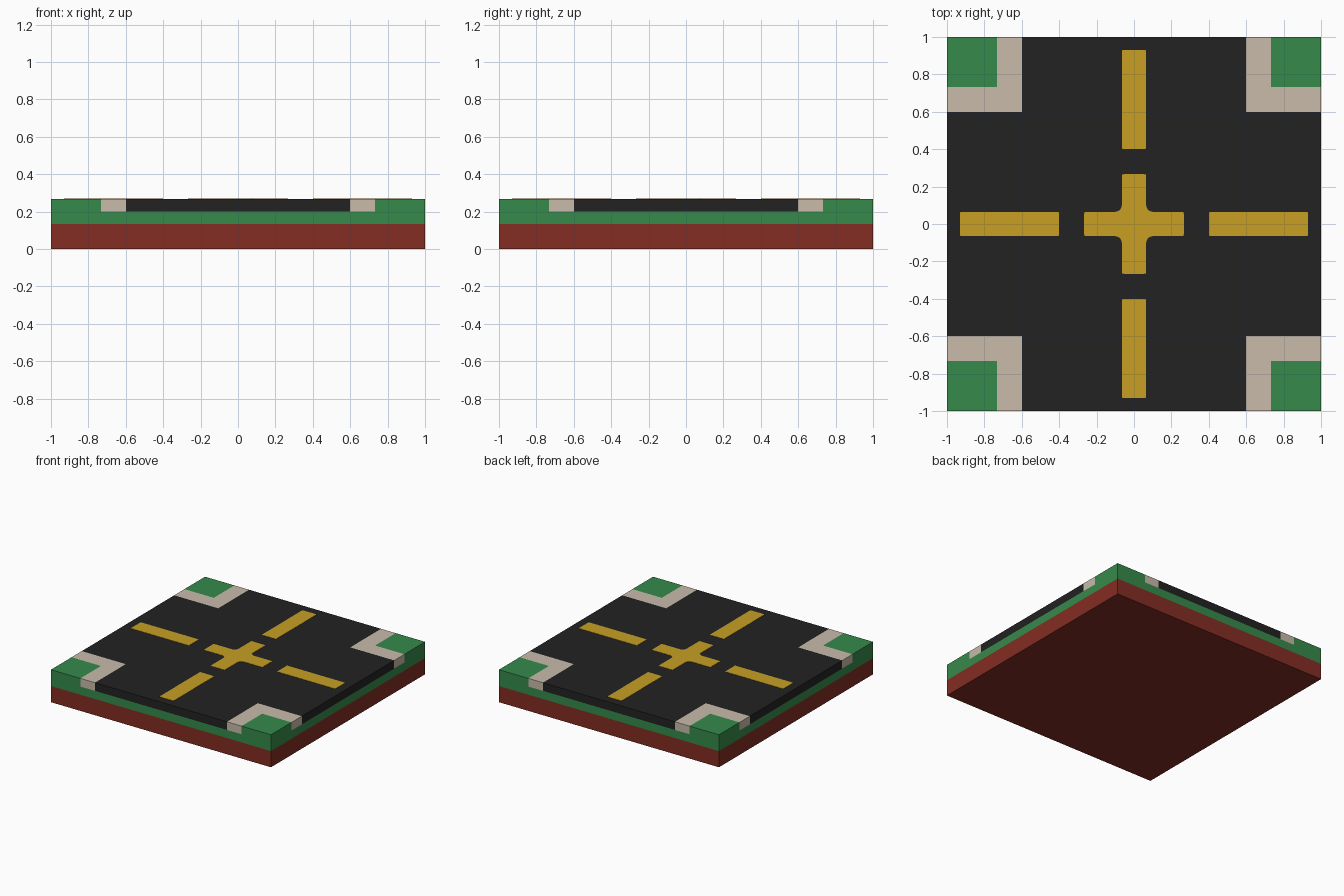
import bpy, bmesh

if "Cube" in bpy.data.objects:
    bpy.data.objects.remove(bpy.data.objects["Cube"])


def linear(c):
    c /= 255
    return c / 12.92 if c <= 0.04045 else ((c + 0.055) / 1.055) ** 2.4


def material(name, *rgb):
    m = bpy.data.materials.new(name)
    m.diffuse_color = [linear(c) for c in rgb] + [1]
    m.use_nodes = True
    m.node_tree.nodes["Principled BSDF"].inputs["Base Color"].default_value = m.diffuse_color
    return m


EARTH = material("red_brown_earth", 131, 45, 35)
GRASS = material("green_grass", 54, 138, 75)
ROAD = material("black_asphalt", 34, 34, 34)
KERB = material("tan_kerb", 200, 187, 170)
PAINT = material("yellow_paint", 200, 160, 35)

# Layer heights, and plan distances of the road, kerb and outer edges
Z_EARTH, Z_GRASS, Z_TOP = 0.133, 0.2, 0.267
R, K, E = 0.6, 0.733, 1.0


def slab(name, outline, z0, z1, mat, rounding=None):
    """Extrude a plan outline; rounding(x, y) gives the corner radius."""
    bm = bmesh.new()
    bm.faces.new([bm.verts.new((x, y, z0)) for x, y in outline])
    if rounding:
        groups = {}
        for v in bm.verts:
            groups.setdefault(rounding(v.co.x, v.co.y), []).append(v)
        for radius, verts in groups.items():
            bmesh.ops.bevel(bm, geom=verts, offset=radius, segments=5,
                            profile=0.5, affect='VERTICES')
    out = bmesh.ops.extrude_face_region(bm, geom=bm.faces[:])
    for v in out["geom"]:
        if isinstance(v, bmesh.types.BMVert):
            v.co.z = z1
    bmesh.ops.recalc_face_normals(bm, faces=bm.faces[:])
    mesh = bpy.data.meshes.new(name)
    bm.to_mesh(mesh)
    bm.free()
    mesh.materials.append(mat)
    bpy.context.collection.objects.link(bpy.data.objects.new(name, mesh))


def rect(x0, x1, y0, y1):
    return [(x0, y0), (x1, y0), (x1, y1), (x0, y1)]


def plus(w, l):
    """Plus-shaped outline with arm half width w and arm length l."""
    return [(w, -l), (w, -w), (l, -w), (l, w), (w, w), (w, l),
            (-w, l), (-w, w), (-l, w), (-l, -w), (-w, -w), (-w, -l)]


# Ground layers and crossroads
slab("earth_base", rect(-E, E, -E, E), 0, Z_EARTH, EARTH)
slab("grass_layer", rect(-E, E, -E, E), Z_EARTH, Z_GRASS, GRASS)
slab("crossroads", plus(R, E), Z_GRASS, Z_TOP, ROAD)

# Grass corners with L-shaped kerbs
for sx in (-1, 1):
    for sy in (-1, 1):
        kerb = [(R, R), (E, R), (E, K), (K, K), (K, E), (R, E)]
        slab("kerb", [(x * sx, y * sy) for x, y in kerb], Z_GRASS, Z_TOP, KERB)
        slab("grass_corner", [(x * sx, y * sy) for x, y in rect(K, E, K, E)],
             Z_GRASS, Z_TOP, GRASS)

# Painted centre cross (filleted inner corners) and lane bars
W, Z_PAINT = 0.065, Z_TOP + 0.002
slab("centre_cross", plus(W, 0.266), Z_TOP, Z_PAINT, PAINT,
     lambda x, y: 0.037 if max(abs(x), abs(y)) < 0.1 else 0.008)
for s in (-1, 1):
    a, b = sorted((s * 0.4, s * 0.93))
    slab("lane_bar_x", rect(a, b, -W, W), Z_TOP, Z_PAINT, PAINT, lambda x, y: 0.008)
    slab("lane_bar_y", rect(-W, W, a, b), Z_TOP, Z_PAINT, PAINT, lambda x, y: 0.008)
